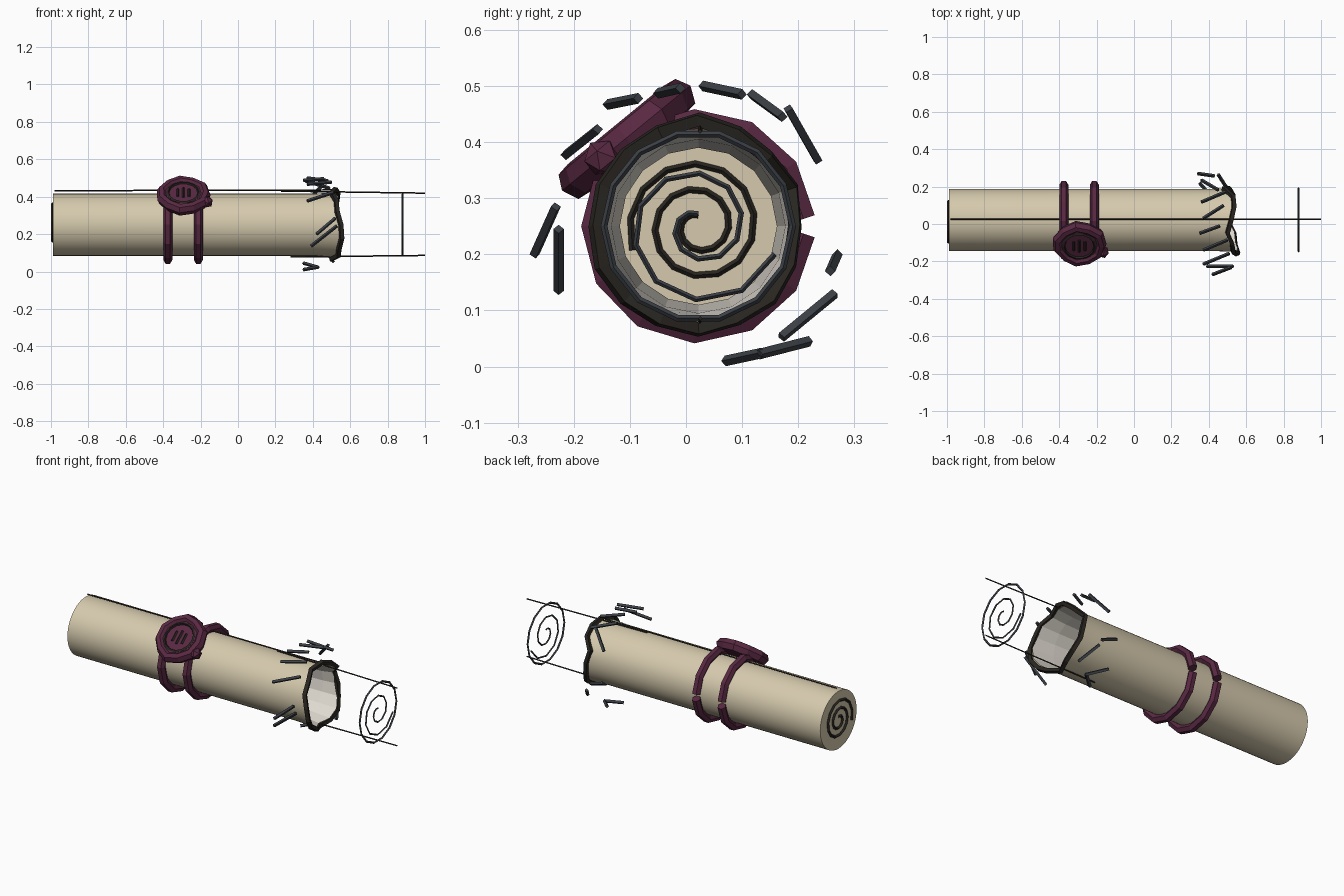
import bpy, bmesh
from math import sin, cos, pi, radians
from mathutils import Vector, Matrix

if "Cube" in bpy.data.objects:
    bpy.data.objects.remove(bpy.data.objects["Cube"])

CY, CZ, R = 0.022, 0.25, 0.166          # roll axis and radius


def mat(name, c):
    m = bpy.data.materials.new(name)
    m.diffuse_color = (*c, 1)
    m.use_nodes = True
    m.node_tree.nodes["Principled BSDF"].inputs["Base Color"].default_value = m.diffuse_color
    return m


PAPER = mat("paper", (0.67, 0.59, 0.42))
LINING = mat("pale_lining", (0.74, 0.70, 0.63))
WAX = mat("wax", (0.10, 0.022, 0.055))
INK = mat("ink", (0.045, 0.052, 0.062))
CHAR = mat("char", (0.022, 0.019, 0.015))


def polar(x, r, a):
    return Vector((x, CY + r * cos(a), CZ + r * sin(a)))


def from_bm(name, bm, material):
    bmesh.ops.recalc_face_normals(bm, faces=bm.faces)
    me = bpy.data.meshes.new(name)
    bm.to_mesh(me)
    bm.free()
    me.materials.append(material)
    ob = bpy.data.objects.new(name, me)
    bpy.context.collection.objects.link(ob)
    return ob


def strokes(name, paths, r, material, cyclic=False, res=0):
    """Faceted tubes along one or more polylines, as one mesh."""
    cu = bpy.data.curves.new(name, 'CURVE')
    cu.dimensions = '3D'
    cu.bevel_depth, cu.bevel_resolution, cu.use_fill_caps = r, res, True
    for path in paths:
        s = cu.splines.new('POLY')
        s.points.add(len(path) - 1)
        for p, co in zip(s.points, path):
            p.co = (*co, 1)
        s.use_cyclic_u, s.use_smooth = cyclic, False
    cu.materials.append(material)
    ob = bpy.data.objects.new(name, cu)
    bpy.context.collection.objects.link(ob)
    bpy.ops.object.select_all(action='DESELECT')
    bpy.context.view_layer.objects.active = ob
    ob.select_set(True)
    bpy.ops.object.convert(target='MESH')
    return bpy.context.object


def sweep(name, rings, material, cap=False):
    bm = bmesh.new()
    vs = [[bm.verts.new(p) for p in ring] for ring in rings]
    n = len(vs[0])
    for a, b in zip(vs, vs[1:]):
        for i in range(n):
            bm.faces.new((a[i], a[(i + 1) % n], b[(i + 1) % n], b[i]))
    if cap:
        bm.faces.new(vs[0])
    return from_bm(name, bm, material)


# torn edge: x and radius around the mouth, angle 0 at +y, going up
EDGE = [(0.50, .172), (0.48, .180), (0.53, .174), (0.535, .180), (0.52, .190), (0.50, .182), (0.525, .182),
        (0.53, .184), (0.55, .182), (0.555, .186), (0.54, .182), (0.535, .180), (0.50, .184), (0.525, .178),
        (0.53, .182), (0.51, .176)]
N, SUB = len(EDGE), 3


def edge(i):
    k, f = divmod(i, SUB)
    (x0, r0), (x1, r1) = EDGE[k % N], EDGE[(k + 1) % N]
    f /= SUB
    return x0 + (x1 - x0) * f, r0 + (r1 - r0) * f


# rolled paper with closed left end and torn right end
M = N * SUB
ang = [2 * pi * i / M for i in range(M)]
rings = [[polar(x, R, a) for a in ang] for x in (-0.99, 0.42)]
rings.append([polar(edge(i)[0] - .005, R + .35 * (edge(i)[1] - R), a) for i, a in enumerate(ang)])
body = sweep("paper_roll", rings, PAPER, cap=True)
bpy.ops.object.select_all(action='DESELECT')
bpy.context.view_layer.objects.active = body
body.select_set(True)
bpy.ops.object.shade_smooth_by_angle(angle=radians(35))

# tapered lining inside the mouth
sweep("mouth_lining", [[polar(EDGE[i][0], .166, 2 * pi * i / N) for i in range(N)],
                       [polar(0.42, .155, 2 * pi * i / N) for i in range(N)],
                       [polar(0.10, .140, 2 * pi * i / N) for i in range(N)]], LINING)

# charred rim
strokes("torn_rim", [[polar(x, r, 2 * pi * i / N) for i, (x, r) in enumerate(EDGE)]],
        .015, CHAR, cyclic=True)


# ink spirals, end ring and guide lines
def spiral(x, r0, r1, turn, n):
    return [polar(x, r0 + (r1 - r0) * i / (n - 1), pi / 2 + turn * i / (n - 1)) for i in range(n)]


strokes("left_end_spiral", [spiral(-0.992, .02, .125, radians(830), 32)], .008, CHAR)
strokes("ghost_spiral", [spiral(0.88, .022, .145, radians(610), 18)], .005, INK)
strokes("ghost_ring", [[polar(0.88, .168, 2 * pi * i / 14) for i in range(14)]], .006, INK, cyclic=True)
strokes("guide_lines", [[(-.98, .025, .432), (.53, .025, .436)],
                        [(.23, .025, .430), (1, .025, .419)],
                        [(.28, .025, .078), (1, .025, .086)]], .004, CHAR)

# flying ink slivers around the torn end
SLIVERS = [(.37, -.14, .467, .50, -.085, .478), (.37, -.215, .377, .51, -.157, .423),
           (.42, -.270, .20, .52, -.232, .285), (.39, -.227, .135, .53, -.227, .245),
           (.37, .03, .50, .48, .10, .485), (.36, .117, .485, .49, .172, .445),
           (.36, .235, .367, .45, .182, .46), (.34, .270, .20, .43, .257, .17),
           (.45, .265, .13, .51, .17, .052), (.35, .22, .045, .43, .13, .022),
           (.35, .07, .010, .43, .135, .024), (.35, -.05, .487, .46, -.01, .496)]
strokes("ink_slivers", [[s[:3], s[3:]] for s in SLIVERS], .0095, INK)

# two cords, each with its seam at the back
for name, x in (("left_cord", -.375), ("right_cord", -.212)):
    path = [polar(x, .188, radians(4 + 352 * i / 12)) for i in range(13)]
    strokes(name, [path], .024, WAX, res=1)

# wax seal, built flat and turned to face up and forward
nrm = Vector((0, -.63, .77)).normalized()
SEAL = (Matrix.Translation(Vector((-.292, CY, CZ)) + nrm * .203)
        @ Matrix.Rotation(radians(39.3), 4, 'X'))
K = 11
wob = [1, 1.04, .97, 1.03, .98, 1.02, 1, .96, 1.03, .98, 1.02]
profile = [(.095, -.035), (.132, -.03), (.145, .0), (.132, .026), (.108, .030), (.095, .017)]
bm = bmesh.new()
loops = [[bm.verts.new(SEAL @ Vector((r * wob[i] * cos(2 * pi * i / K), r * wob[i] * sin(2 * pi * i / K), z)))
          for i in range(K)] for r, z in profile]
for a, b in zip(loops, loops[1:]):
    for i in range(K):
        bm.faces.new((a[i], a[(i + 1) % K], b[(i + 1) % K], b[i]))
bm.faces.new(loops[0])
bm.faces.new(loops[-1])
from_bm("wax_seal", bm, WAX)

# wax drip on the seal edge
bm = bmesh.new()
bmesh.ops.create_icosphere(bm, subdivisions=1, radius=.034,
                           matrix=SEAL @ Matrix.Translation((.126, -.055, 0)))
from_bm("wax_drip", bm, WAX)

# stamped ring and three bars
strokes("seal_ring", [[SEAL @ Vector((.083 * cos(2 * pi * i / 14), .083 * sin(2 * pi * i / 14), .018))
                       for i in range(14)]], .008, CHAR, cyclic=True)
strokes("seal_bars", [[SEAL @ Vector((x, -h, .018)), SEAL @ Vector((x, h, .018))]
                      for x, h in ((-.03, .03), (0, .04), (.03, .03))], .007, CHAR)
